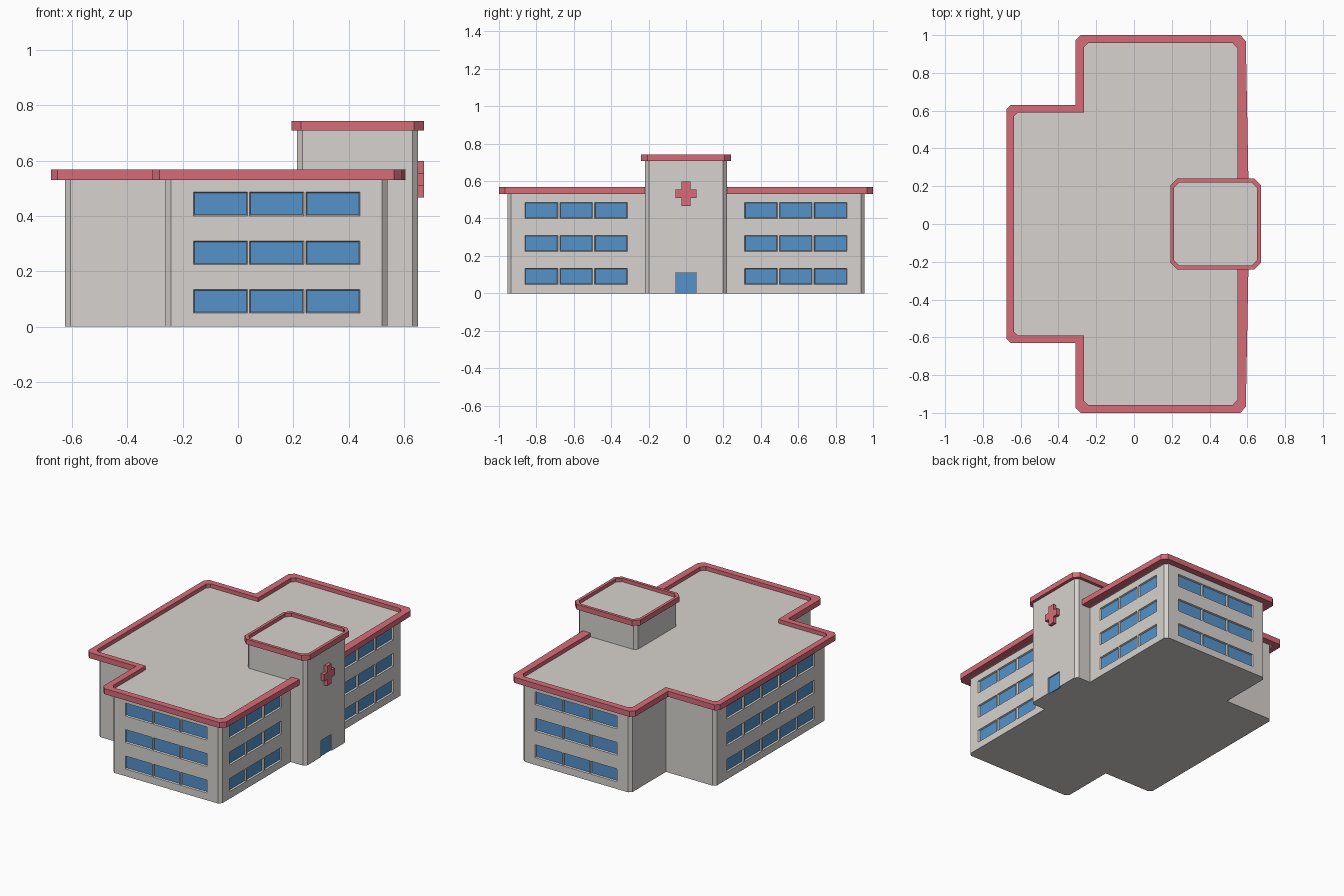
import bpy, bmesh

if "Cube" in bpy.data.objects:
    bpy.data.objects.remove(bpy.data.objects["Cube"])


def material(name, color):
    m = bpy.data.materials.new(name)
    m.diffuse_color = (*color, 1)
    m.use_nodes = True
    m.node_tree.nodes["Principled BSDF"].inputs["Base Color"].default_value = m.diffuse_color
    return m


RED = material("red_trim", (0.68, 0.15, 0.19))
BLUE = material("blue_glass", (0.09, 0.29, 0.60))
WALL = material("wall_grey", (0.68, 0.65, 0.62))


def finish(name, bm, mat):
    bmesh.ops.recalc_face_normals(bm, faces=bm.faces)
    me = bpy.data.meshes.new(name)
    bm.to_mesh(me)
    bm.free()
    me.materials.append(mat)
    ob = bpy.data.objects.new(name, me)
    bpy.context.collection.objects.link(ob)
    return ob


def loft(bm, low, high):
    # closed solid between two matching loops
    a = [bm.verts.new(p) for p in low]
    b = [bm.verts.new(p) for p in high]
    n = len(a)
    for i in range(n):
        j = (i + 1) % n
        bm.faces.new((a[i], a[j], b[j], b[i]))
    bm.faces.new(a[::-1])
    bm.faces.new(b)


def prism(name, pts, z0, z1, mat):
    bm = bmesh.new()
    loft(bm, [(x, y, z0) for x, y in pts], [(x, y, z1) for x, y in pts])
    return finish(name, bm, mat)


def rim(name, outer, inner, z0, z1, closed):
    # rectangular section swept between an outer and an inner outline
    bm = bmesh.new()
    rings = [[bm.verts.new(p) for p in
              ((*o, z0), (*o, z1), (*i, z1), (*i, z0))] for o, i in zip(outer, inner)]
    n = len(rings)
    for k in range(n if closed else n - 1):
        a, b = rings[k], rings[(k + 1) % n]
        for s in range(4):
            t = (s + 1) % 4
            bm.faces.new((a[s], a[t], b[t], b[s]))
    if not closed:
        bm.faces.new(rings[0])
        bm.faces.new(rings[-1][::-1])
    return finish(name, bm, RED)


def mirrored(half):
    return half + [(x, -y) for x, y in reversed(half)]


def chamfered(x0, x1, y, c):
    return mirrored([(x1, y - c), (x1 - c, y), (x0 + c, y), (x0, y - c)])


def opening(bm, axis, sign, wall, u0, u1, z0, z1, d0, d1, inset=0.0):
    # box set into a wall, depths measured inward from the wall face
    def loop(d, s):
        w = wall - sign * d
        c = [(u0 + s, z0 + s), (u1 - s, z0 + s), (u1 - s, z1 - s), (u0 + s, z1 - s)]
        return [(w, u, z) if axis == "x" else (u, w, z) for u, z in c]
    loft(bm, loop(d0, 0), loop(d1, inset))


def carve(target, bm):
    cutter = finish("cutter", bm, WALL)
    cutter.hide_render = True
    mod = target.modifiers.new("openings", "BOOLEAN")
    mod.operation = "DIFFERENCE"
    mod.solver = "EXACT"
    mod.object = cutter
    bpy.context.view_layer.objects.active = target
    bpy.ops.object.modifier_apply(modifier=mod.name)
    bpy.data.objects.remove(cutter)


# Main block and entrance tower
body = prism("main_walls", mirrored([
    (0.54, 0.935), (0.52, 0.955), (-0.242, 0.955), (-0.262, 0.935),
    (-0.262, 0.585), (-0.605, 0.585), (-0.625, 0.565)]), 0, 0.535, WALL)
tower = prism("tower_walls", chamfered(0.213, 0.65, 0.218, 0.02), 0, 0.715, WALL)

# Roof decks and raised red rims
outer = [(0.606, 0.219), (0.592, 0.968), (0.563, 1.0), (-0.283, 1.0),
         (-0.31, 0.973), (-0.31, 0.631), (-0.652, 0.631), (-0.676, 0.606)]
inner = [(0.548, 0.219), (0.548, 0.93), (0.523, 0.957), (-0.243, 0.957),
         (-0.265, 0.935), (-0.265, 0.591), (-0.616, 0.591), (-0.636, 0.571)]
rim("main_roof_rim", mirrored(outer), mirrored(inner), 0.53, 0.567, False)
prism("main_roof_deck", mirrored(inner[1:]), 0.531, 0.541, WALL)
t_in = chamfered(0.212, 0.652, 0.22, 0.028)
rim("tower_roof_rim", chamfered(0.193, 0.672, 0.24, 0.035), t_in, 0.708, 0.743, True)
prism("tower_roof_deck", t_in, 0.709, 0.72, WALL)

# Window rows: (axis, side, wall position, start, pitch, width, count)
rows = [("y", -1, -0.955, -0.161, 0.203, 0.196, 3),
        ("y", 1, 0.955, -0.161, 0.203, 0.196, 3),
        ("x", 1, 0.54, -0.861, 0.186, 0.176, 3),
        ("x", 1, 0.54, 0.313, 0.186, 0.176, 3),
        ("x", -1, -0.625, -0.46, 0.186, 0.176, 5)]
cut, glass = bmesh.new(), bmesh.new()
for axis, sign, wall, start, pitch, width, count in rows:
    for k in range(count):
        u = start + k * pitch
        for z in (0.048, 0.224, 0.400):
            opening(cut, axis, sign, wall, u, u + width, z, z + 0.086, -0.0005, 0.012, 0.004)
            opening(glass, axis, sign, wall, u + 0.004, u + width - 0.004,
                    z + 0.004, z + 0.082, 0.010, 0.016)
carve(body, cut)
finish("window_panes", glass, BLUE)

# Recessed double door
cut, leaves = bmesh.new(), bmesh.new()
opening(cut, "x", 1, 0.65, -0.055, 0.055, -0.01, 0.11, -0.005, 0.012)
for y0, y1 in ((-0.053, -0.001), (0.001, 0.053)):
    opening(leaves, "x", 1, 0.65, y0, y1, 0, 0.108, 0.007, 0.016)
carve(tower, cut)
finish("entrance_door", leaves, BLUE)

# Raised cross sign on the tower
a, w, h, zc = 0.023, 0.056, 0.066, 0.532
profile = [(a, h), (a, a), (w, a), (w, -a), (a, -a), (a, -h),
           (-a, -h), (-a, -a), (-w, -a), (-w, a), (-a, a), (-a, h)]
bm = bmesh.new()
loft(bm, [(0.645, y, zc + z) for y, z in profile], [(0.673, y, zc + z) for y, z in profile])
finish("cross_sign", bm, RED)
